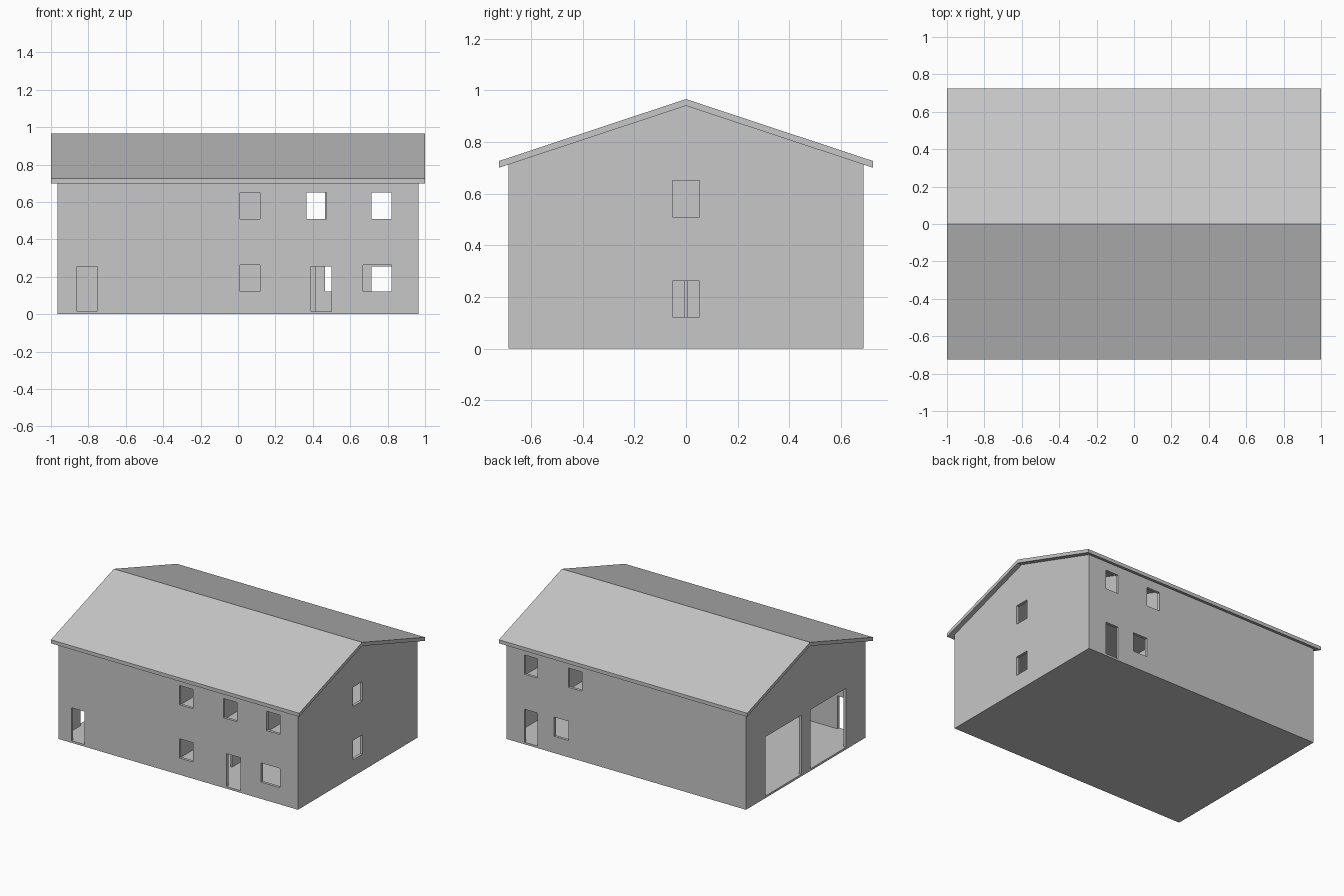
import bpy, bmesh

if "Cube" in bpy.data.objects:
    bpy.data.objects.remove(bpy.data.objects["Cube"])

# Single plaster colour
grey = bpy.data.materials.new("light_grey")
grey.use_nodes = True
COLOUR = (0.57, 0.57, 0.57, 1)
grey.diffuse_color = COLOUR
grey.node_tree.nodes["Principled BSDF"].inputs["Base Color"].default_value = COLOUR

# Main dimensions
WALL_X, WALL_Y, THICK, FLOOR = 0.965, 0.688, 0.02, 0.015
EAVE_Y, RIDGE, PITCH, ROOF = 1.0 * 0.724, 0.94, 0.331, 0.026
IN_X, IN_Y = WALL_X - THICK, WALL_Y - THICK
UPPER = 0.4


def make(name, bm):
    bmesh.ops.recalc_face_normals(bm, faces=bm.faces)
    mesh = bpy.data.meshes.new(name)
    bm.to_mesh(mesh)
    bm.free()
    mesh.materials.append(grey)
    obj = bpy.data.objects.new(name, mesh)
    bpy.context.collection.objects.link(obj)
    return obj


def extrude_profile(name, profile, x0, x1):
    """Extrude a (y, z) outline along x."""
    bm = bmesh.new()
    face = bm.faces.new([bm.verts.new((x0, y, z)) for y, z in profile])
    new = bmesh.ops.extrude_face_region(bm, geom=[face])["geom"]
    verts = [v for v in new if isinstance(v, bmesh.types.BMVert)]
    bmesh.ops.translate(bm, verts=verts, vec=(x1 - x0, 0, 0))
    return make(name, bm)


def gable(name, x0, x1, half, base, ridge):
    shoulder = ridge - PITCH * half
    outline = [(-half, base), (half, base), (half, shoulder),
               (0, ridge), (-half, shoulder)]
    return extrude_profile(name, outline, x0, x1)


def add_box(bm, x0, x1, y0, y1, z0, z1):
    verts = bmesh.ops.create_cube(bm, size=1)["verts"]
    bmesh.ops.scale(bm, verts=verts, vec=(x1 - x0, y1 - y0, z1 - z0))
    bmesh.ops.translate(bm, verts=verts,
                        vec=((x0 + x1) / 2, (y0 + y1) / 2, (z0 + z1) / 2))


def box(name, *bounds):
    bm = bmesh.new()
    add_box(bm, *bounds)
    return make(name, bm)


def cut(target, cutter):
    cutter.hide_render = True
    mod = target.modifiers.new("cut", "BOOLEAN")
    mod.operation, mod.solver, mod.object = "DIFFERENCE", "EXACT", cutter
    bpy.context.view_layer.objects.active = target
    bpy.ops.object.modifier_apply(modifier=mod.name)
    bpy.data.objects.remove(cutter)


# Outer shell with its floor, hollowed out and open under the roof
walls = gable("walls", -WALL_X, WALL_X, WALL_Y, 0, RIDGE + 0.005)
cut(walls, gable("room_cutter", -IN_X, IN_X, IN_Y, FLOOR, RIDGE + 0.1))

# Openings
LOW, HIGH, DOOR = (0.122, 0.262), (0.51, 0.65), (FLOOR, 0.255)
front = [(-0.86, -0.753, DOOR), (0.39, 0.5, DOOR), (0.01, 0.118, LOW),
         (0.668, 0.82, LOW), (0.01, 0.118, HIGH), (0.365, 0.472, HIGH),
         (0.713, 0.82, HIGH)]
back = [(0.713, 0.82, DOOR), (0.465, 0.58, LOW),
        (0.713, 0.82, HIGH), (0.357, 0.465, HIGH)]
bm = bmesh.new()
for side, openings in ((-1, front), (1, back)):
    for x0, x1, (z0, z1) in openings:
        add_box(bm, x0, x1, side * WALL_Y - 0.05, side * WALL_Y + 0.05, z0, z1)
for z0, z1 in (LOW, HIGH):
    add_box(bm, WALL_X - 0.05, WALL_X + 0.05, -0.053, 0.053, z0, z1)
for y0, y1 in ((-0.463, -0.052), (0.052, 0.463)):
    add_box(bm, -WALL_X - 0.05, -WALL_X + 0.05, y0, y1, FLOOR, 0.445)
cut(walls, make("opening_cutter", bm))

# Pitched roof slab with vertical fascia
edge = RIDGE - PITCH * EAVE_Y
extrude_profile("roof", [(-EAVE_Y, edge), (0, RIDGE), (EAVE_Y, edge),
                         (EAVE_Y, edge + ROOF), (0, RIDGE + ROOF),
                         (-EAVE_Y, edge + ROOF)], -1, 1)

# Interior floor and partitions
gable("garage_partition", -0.135, -0.12, IN_Y, FLOOR, RIDGE)
box("upper_floor", -0.12, IN_X, -IN_Y, IN_Y, UPPER - 0.015, UPPER)
for name, x in (("upper_partition_middle", 0.24), ("upper_partition_end", 0.585)):
    gable(name, x - 0.006, x + 0.006, IN_Y, UPPER, RIDGE)
box("hall_partition", 0.233, 0.245, -0.42, IN_Y, FLOOR, UPPER - 0.015)
box("centre_partition", 0.245, 0.415, -0.006, 0.006, FLOOR, UPPER - 0.015)
